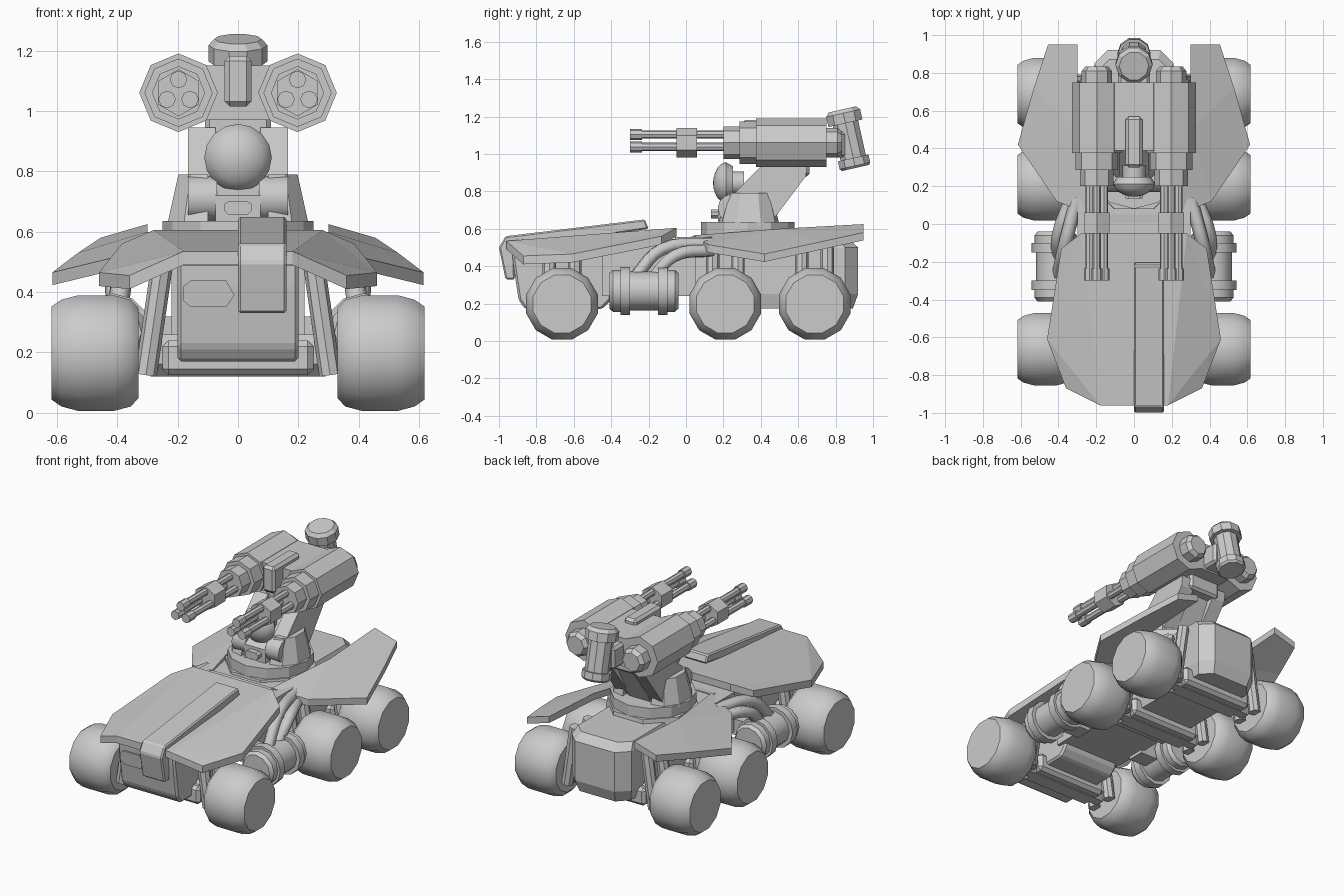
import bpy, bmesh
from math import sin, cos, pi, radians
from mathutils import Vector

if "Cube" in bpy.data.objects:
    bpy.data.objects.remove(bpy.data.objects["Cube"])


def loft(name, rings, smooth=0, bevel=0):
    """Skin a list of equal-length point rings and cap both ends."""
    bm = bmesh.new()
    vs = [[bm.verts.new(p) for p in r] for r in rings]
    n = len(vs[0])
    for a, b in zip(vs, vs[1:]):
        for i in range(n):
            j = (i + 1) % n
            bm.faces.new((a[i], a[j], b[j], b[i]))
    bm.faces.new(vs[0])
    bm.faces.new(vs[-1])
    bmesh.ops.recalc_face_normals(bm, faces=bm.faces)
    if bevel:
        bmesh.ops.bevel(bm, geom=bm.edges[:], offset=bevel, segments=1, affect='EDGES')
    me = bpy.data.meshes.new(name)
    bm.to_mesh(me)
    bm.free()
    ob = bpy.data.objects.new(name, me)
    bpy.context.collection.objects.link(ob)
    if smooth:
        bpy.ops.object.select_all(action='DESELECT')
        ob.select_set(True)
        bpy.context.view_layer.objects.active = ob
        bpy.ops.object.shade_smooth_by_angle(angle=radians(smooth))
    return ob


def turned(name, base, axis, profile, sides=12, smooth=0, phase=0.0):
    """Turn a profile of (distance, radius) pairs around an axis."""
    d = Vector(axis).normalized()
    u = d.orthogonal().normalized() if abs(d.z) > 0.99 else d.cross((0, 0, 1)).normalized()
    v = u.cross(d)
    rings = [[Vector(base) + d * t + (u * cos(2 * pi * (i + phase) / sides)
              + v * sin(2 * pi * (i + phase) / sides)) * r for i in range(sides)]
             for t, r in profile]
    return loft(name, rings, smooth)


def rod(name, a, b, r, sides=10, smooth=40):
    d = Vector(b) - Vector(a)
    return turned(name, a, d, [(0, r), (d.length, r)], sides, smooth)


def slab(name, prof, x0, x1, bevel=0):
    """Extrude a (y, z) side profile across x."""
    return loft(name, [[(x, y, z) for y, z in prof] for x in (x0, x1)], bevel=bevel)


def box(name, x0, x1, y0, y1, z0, z1, bevel=0):
    return slab(name, [(y0, z0), (y1, z0), (y1, z1), (y0, z1)], x0, x1, bevel)


def plate(name, outline, faces, thick):
    """Folded armour plate with thickness."""
    bm = bmesh.new()
    vs = [bm.verts.new(p) for p in outline]
    for f in faces:
        bm.faces.new([vs[i] for i in f])
    bmesh.ops.recalc_face_normals(bm, faces=bm.faces)
    if sum(f.normal.z for f in bm.faces) < 0:
        bmesh.ops.reverse_faces(bm, faces=bm.faces)
    ext = bmesh.ops.extrude_face_region(bm, geom=bm.faces[:], use_keep_orig=True)
    for v in ext['geom']:
        if isinstance(v, bmesh.types.BMVert):
            v.co.z -= thick
    bmesh.ops.recalc_face_normals(bm, faces=bm.faces)
    me = bpy.data.meshes.new(name)
    bm.to_mesh(me)
    bm.free()
    ob = bpy.data.objects.new(name, me)
    bpy.context.collection.objects.link(ob)
    return ob


# Hull sections
slab("front_hull", [(-.93, .5), (-.925, .42), (-.895, .22), (-.86, .17), (-.45, .17),
                    (-.4, .22), (-.4, .5)], -.2, .2, bevel=.012)
slab("middle_hull", [(-.45, .24), (.05, .24), (.05, .56), (-.45, .5)], -.22, .22)
plan = [(-.2, .02), (.2, .02), (.21, .1), (.21, .85), (.14, .92), (-.14, .92), (-.21, .85), (-.21, .1)]
loft("rear_hull", [[(x * .9, .46 + (y - .46) * .94, .175) for x, y in plan],
                   [(x, y, .25) for x, y in plan], [(x, y, .5) for x, y in plan],
                   [(x * .92, .44 + (y - .44) * .9, .545) for x, y in plan]])
loft("neck_deck", [[(-.3, -.06, z), (.3, -.06, z), (.3, .12, z), (.2, .3, z), (-.2, .3, z), (-.3, .12, z)]
                   for z in (.47, .555)])
loft("headlight_panel", [[(x, y + (z - .4) * -.12, z) for x, z in
                          ((-.155, .35), (-.04, .35), (-.012, .39), (-.04, .44), (-.155, .44), (-.18, .42), (-.18, .37))]
                         for y in (-.9, -.932)])

# Hood: centre panel with drooping sides
half = [(.18, -.96, .535), (.28, -.05, .605), (.36, -.87, .455), (.46, -.61, .465), (.385, -.13, .56)]
both = half + [(-x, y, z) for x, y, z in half]
plate("hood", both, [(0, 1, 6, 5), (0, 2, 3), (0, 3, 1), (1, 3, 4),
                     (5, 7, 8), (5, 8, 6), (6, 8, 9)], .045)
slab("hood_intake_strip", [(-.965, .33), (-1.0, .5), (-.965, .56), (-.22, .65), (-.2, .6),
                           (-.92, .49), (-.915, .33)], 0, .16, bevel=.008)

# Wheels, axles and suspension struts
for y in (-.663, .21, .688):
    turned("axle_beam", (-.29, y, .19), (1, 0, 0), [(0, .075), (.58, .075)], 8, phase=.5)
    box("axle_cradle", -.25, .25, y - .09, y + .09, .125, .24, bevel=.02)
    for s in (-1, 1):
        turned("wheel", (s * .33, y, .198), (s, 0, 0),
               [(0, .155), (.025, .183), (.08, .198), (.2, .198), (.255, .183), (.287, .16)],
               12, 35, phase=.5)
        for dy in (-.068, .068):
            rod("strut", (s * .305, y + dy, .125), (s * .25, y + dy, .5), .036, 8)

for s in (-1, 1):
    # Side tanks with bands
    turned("side_tank", (s * .415, -.41, .268), (0, 1, 0),
           [(0, .095), (.02, .112), (.06, .112), (.06, .128), (.11, .128), (.11, .104), (.26, .104),
            (.26, .128), (.31, .128), (.31, .112), (.35, .112), (.37, .095)], 12, 35)
    box("tank_mount", min(s * .2, s * .4), max(s * .2, s * .4), -.28, -.17, .22, .32)
    # Hoses from each tank to the turret deck
    for y0, y1, zt, w in ((-.275, -.13, .51, .0), (-.175, -.06, .475, .03)):
        cu = bpy.data.curves.new("hose", 'CURVE')
        cu.dimensions = '3D'
        cu.bevel_depth = .036
        cu.bevel_resolution = 1
        cu.use_fill_caps = True
        sp = cu.splines.new('BEZIER')
        pts = [(.4, y0, .34), (.37 + w, y1, zt - .02), (.3 + w, .14, zt + .01)]
        sp.bezier_points.add(2)
        sp.resolution_u = 5
        for bp, p in zip(sp.bezier_points, pts):
            bp.co = (s * p[0], p[1], p[2])
            bp.handle_left_type = bp.handle_right_type = 'AUTO'
        bpy.context.collection.objects.link(bpy.data.objects.new("hose", cu))
    # Rear fenders
    f = [(.21, .04, .565), (.41, .12, .515), (.615, .42, .465), (.53, .72, .53),
         (.455, .95, .58), (.3, .95, .625), (.3, .5, .6)]
    plate("rear_fender", [(s * x, y, z) for x, y, z in f],
          [(0, 1, 6), (1, 2, 6), (2, 3, 6), (3, 4, 5, 6)], .042)

# Turret ring and cheeks
turned("turret_ring_lower", (0, .33, .5), (0, 0, 1), [(0, .28), (.07, .27)], 8, phase=.5)
turned("turret_ring", (0, .33, .55), (0, 0, 1), [(0, .25), (.085, .25)], 12, phase=.5)
cheek = [(.1, .17), (.18, .19), (.235, .27), (.235, .4), (.18, .48), (.1, .5)]
for s in (-1, 1):
    loft("turret_cheek", [[(s * x, y, .62) for x, y in cheek],
                          [(s * (.1 + (x - .1) * .72), .35 + (y - .35) * .72, .79) for x, y in cheek]])
    # Arm fork with pivot
    slab("arm_fork", [(.24, .64), (.2, .7), (.24, .77), (.41, .945), (.65, .945), (.64, .88), (.46, .64)],
         s * .075, s * .165)
    turned("arm_pivot", (s * .07, .245, .71), (s, 0, 0), [(0, .075), (.095, .075)], 12, 35)
slab("arm_core", [(.17, .62), (.17, .72), (.25, .77), (.42, .93), (.62, .93), (.46, .62)], -.075, .075)
loft("arm_button", [[(x, y, z) for x, z in ((-.03, .655), (.03, .655), (.046, .67), (.046, .69),
                                           (.03, .702), (-.03, .702), (-.046, .69), (-.046, .67))]
                    for y in (.2, .135)])
turned("sensor_dome", (0, .31, .845), (0, -1, 0),
       [(0, .06), (.06, .06), (.06, .09), (.085, .104)]
       + [(.085 + .08 * sin(a), .113 * cos(a)) for a in (.15, .45, .75, 1.05, 1.3, 1.5)], 16, 50)
box("gun_neck", -.11, .11, .42, .66, .88, 1.0, bevel=.015)

# Twin gun pods
slab("gun_bridge", [(.39, .97), (.75, .97), (.75, 1.15), (.39, 1.15)], -.17, .17)
box("gun_spine", -.044, .044, .3, .57, 1.015, 1.182, bevel=.016)
for s in (-1, 1):
    c = Vector((s * .197, 0, 1.06))
    turned("gun_pod", c + Vector((0, .2, 0)), (0, 1, 0),
           [(0, .088), (.085, .088), (.085, .113), (.175, .113), (.175, .13), (.55, .13),
            (.55, .08), (.61, .08), (.635, .06)], 8)
    turned("barrel_bracket", c + Vector((0, -.05, 0)), (0, 1, 0), [(0, .078), (.11, .078)], 6, phase=.5)
    for k in range(3):
        a = pi / 2 + k * 2 * pi / 3
        p = c + Vector((cos(a) * .044, -.3, sin(a) * .044))
        turned("gun_barrel", p, (0, 1, 0), [(0, .029), (.065, .029), (.065, .022), (.52, .022)], 8, 30)

# Tilted sensor drum behind the guns
box("drum_mount", -.085, .085, .73, .85, .98, 1.12, bevel=.015)
a, b = Vector((0, .906, .925)), Vector((0, .836, 1.238))
turned("sensor_drum", a, b - a, [(0, .078), (.012, .088), (.055, .088), (.055, .073), (.245, .073),
                                 (.245, .098), (.3, .098), (.321, .078)], 10)
